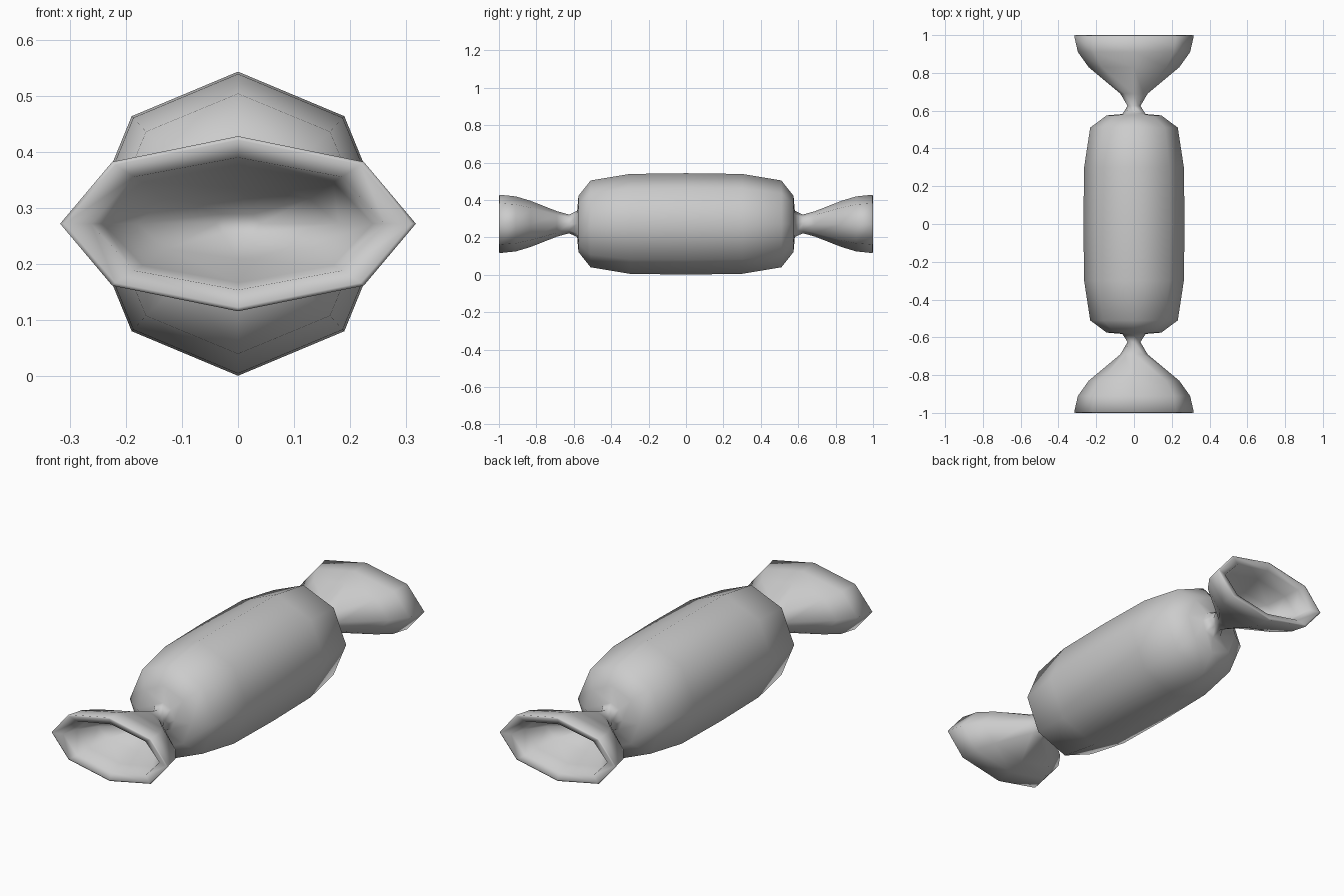
import bpy, bmesh, math

if "Cube" in bpy.data.objects:
    bpy.data.objects.remove(bpy.data.objects["Cube"])

SIDES = 8
CZ = 0.272

# Half of the wrapper as rings: (y, half width, half height)
body = [(0.0, 0.268, 0.271), (0.30, 0.264, 0.267), (0.51, 0.232, 0.232), (0.575, 0.145, 0.15)]
neck = [(0.582, 0.062, 0.07), (0.625, 0.034, 0.05), (0.69, 0.072, 0.068)]
flare = [(0.83, 0.24, 0.123), (0.91, 0.297, 0.147), (0.997, 0.317, 0.156)]
# The inside of the open fan, going back towards the neck
inside = [(1.0, 0.309, 0.149), (0.985, 0.262, 0.118), (0.91, 0.24, 0.105), (0.83, 0.18, 0.063), (0.72, 0.04, 0.025)]
half = body + neck + flare + inside
rings = [(-y, w, h) for y, w, h in reversed(half[1:])] + half


def loft(name, rings):
    bm = bmesh.new()
    loops = []
    for y, w, h in rings:
        loops.append([bm.verts.new((w * math.cos(2 * math.pi * i / SIDES), y,
                                    CZ + h * math.sin(2 * math.pi * i / SIDES)))
                      for i in range(SIDES)])
    for a, b in zip(loops, loops[1:]):
        for i in range(SIDES):
            j = (i + 1) % SIDES
            bm.faces.new((a[i], a[j], b[j], b[i]))
    # close the bottoms of both fan pockets
    bm.faces.new(loops[0])
    bm.faces.new(loops[-1])
    bmesh.ops.recalc_face_normals(bm, faces=bm.faces)
    for f in bm.faces:
        f.smooth = True
    mesh = bpy.data.meshes.new(name)
    bm.to_mesh(mesh)
    bm.free()
    obj = bpy.data.objects.new(name, mesh)
    bpy.context.collection.objects.link(obj)
    return obj


loft("candy_wrapper", rings)
